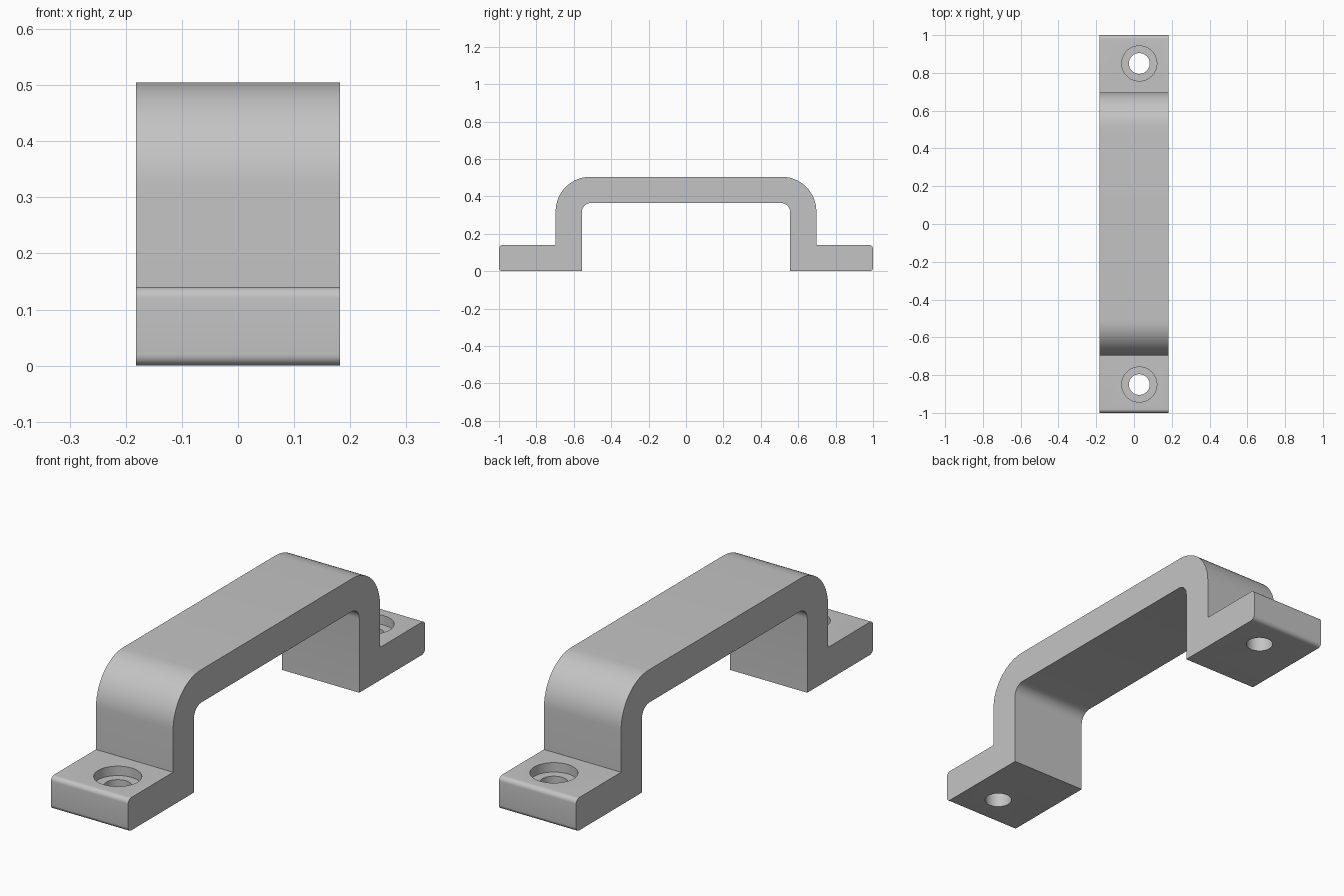
import bpy
import bmesh
import math

cube = bpy.data.objects.get("Cube")
if cube:
    bpy.data.objects.remove(cube, do_unlink=True)

# Key dimensions
HALF_WIDTH = 0.182
HEIGHT = 0.505
THICK = 0.14
LEG_OUT, LEG_IN = 0.697, 0.557
HOLE_X, HOLE_Y = 0.028, 0.85

grey = bpy.data.materials.new("satin grey")
grey.use_nodes = True
colour = (0.55, 0.55, 0.55, 1)
grey.diffuse_color = colour
grey.node_tree.nodes["Principled BSDF"].inputs["Base Color"].default_value = colour


def rounded(corners):
    """Replace right-angle corners (y, z, radius) of an open path with arcs."""
    path = []
    for i, (y, z, r) in enumerate(corners):
        if not r:
            path.append((y, z))
            continue
        (py, pz, _), (ny, nz, _) = corners[i - 1], corners[i + 1]
        step = lambda a: (a > 0) - (a < 0)
        ay, az = step(round(py - y, 5)), step(round(pz - z, 5))
        by, bz = step(round(ny - y, 5)), step(round(nz - z, 5))
        steps = 16 if r > 0.1 else 8
        for k in range(steps + 1):
            t = k / steps * math.pi / 2
            a, b = r * (1 - math.sin(t)), r * (1 - math.cos(t))
            path.append((y + ay * a + by * b, z + az * a + bz * b))
    return path


# Half outline of the handle, from top middle round to the underside middle
half = rounded([
    (0, HEIGHT, 0), (LEG_OUT, HEIGHT, 0.185), (LEG_OUT, THICK, 0),
    (1, THICK, 0.02), (1, 0, 0.02), (LEG_IN, 0, 0),
    (LEG_IN, HEIGHT - THICK, 0.05), (0, HEIGHT - THICK, 0)])
outline = half[1:-1] + [(-y, z) for y, z in reversed(half[1:-1])]

# Handle body: outline extruded across its width
bm = bmesh.new()
face = bm.faces.new([bm.verts.new((-HALF_WIDTH, y, z)) for y, z in outline])
ext = bmesh.ops.extrude_face_region(bm, geom=[face])
moved = [v for v in ext["geom"] if isinstance(v, bmesh.types.BMVert)]
bmesh.ops.translate(bm, verts=moved, vec=(2 * HALF_WIDTH, 0, 0))
bmesh.ops.recalc_face_normals(bm, faces=bm.faces)
mesh = bpy.data.meshes.new("handle")
bm.to_mesh(mesh)
bm.free()
handle = bpy.data.objects.new("handle", mesh)
bpy.context.collection.objects.link(handle)
mesh.materials.append(grey)


# Screw holes with counterbores
def drill(name, y, radius, bottom, top):
    bpy.ops.mesh.primitive_cylinder_add(
        vertices=48, radius=radius, depth=top - bottom,
        location=(HOLE_X, y, (top + bottom) / 2))
    cutter = bpy.context.object
    cutter.name = name
    cutter.data.materials.append(grey)
    cutter.hide_render = True
    cutter.hide_set(True)
    cut = handle.modifiers.new(name, "BOOLEAN")
    cut.operation = "DIFFERENCE"
    cut.solver = "EXACT"
    cut.object = cutter
    return cutter


cutters = []
for end, side in (("front", -1), ("back", 1)):
    cutters.append(drill(end + "_screw_hole", side * HOLE_Y, 0.055, -0.1, 0.2))
    cutters.append(drill(end + "_counterbore", side * HOLE_Y, 0.093, THICK - 0.04, 0.2))

# Apply the cuts, then smooth the rounded surfaces
bpy.ops.object.select_all(action="DESELECT")
bpy.context.view_layer.objects.active = handle
handle.select_set(True)
for name in [m.name for m in handle.modifiers]:
    bpy.ops.object.modifier_apply(modifier=name)
for cutter in cutters:
    bpy.data.objects.remove(cutter, do_unlink=True)
bpy.ops.object.shade_smooth_by_angle(angle=math.radians(30))
